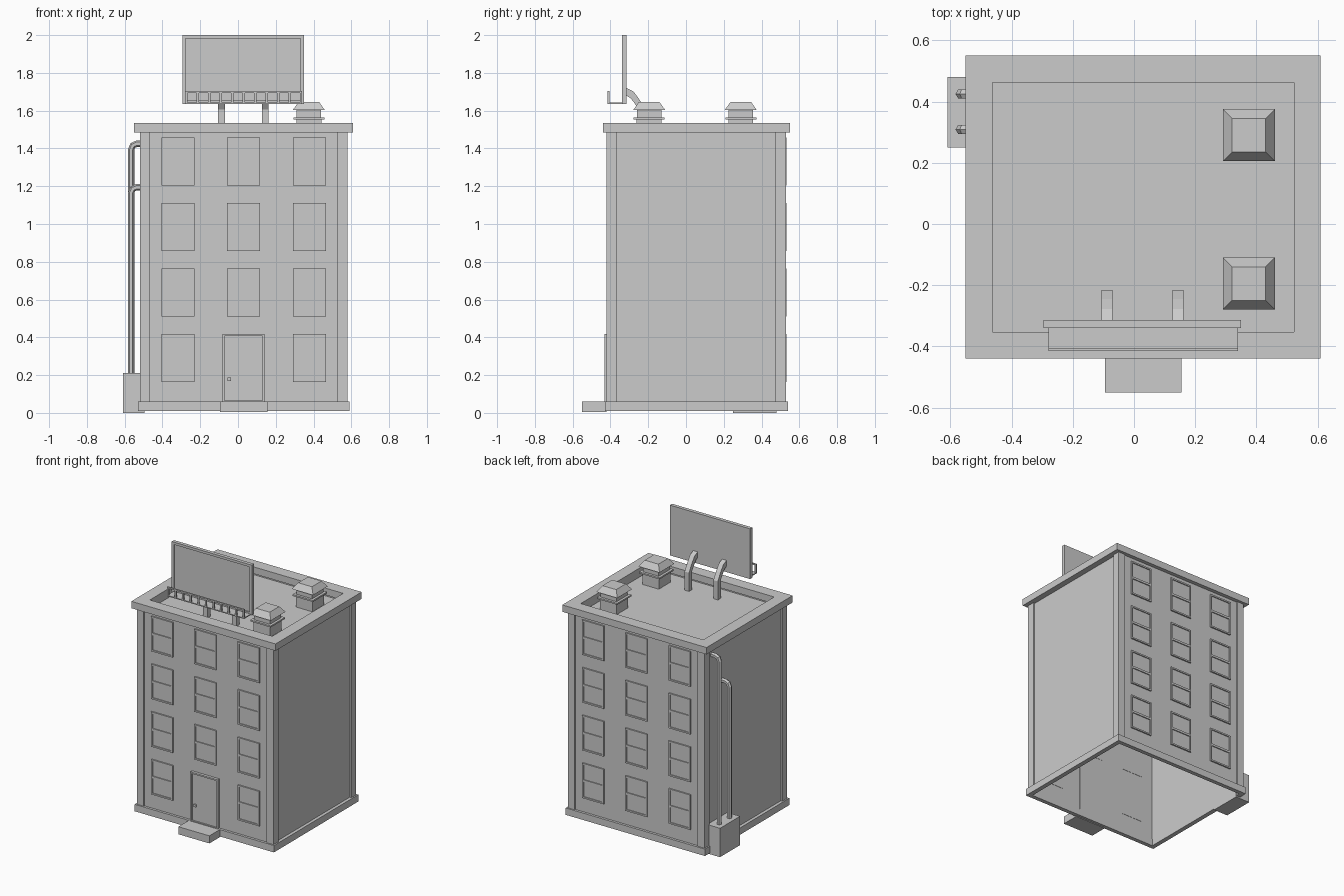
import bpy, bmesh, math
from mathutils import Vector

if "Cube" in bpy.data.objects:
    bpy.data.objects.remove(bpy.data.objects["Cube"], do_unlink=True)

grey = bpy.data.materials.new("plain_grey")
grey.use_nodes = True
GREY = (0.6, 0.6, 0.6, 1)
grey.diffuse_color = GREY
grey.node_tree.nodes["Principled BSDF"].inputs["Base Color"].default_value = GREY

CX, CY = 0.03, 0.055          # centre of the building footprint


def add_box(bm, x, y, z):
    """Box from three (low, high) ranges."""
    vs = bmesh.ops.create_cube(bm, size=1)["verts"]
    for v in vs:
        v.co = [r[0] if c < 0 else r[1] for c, r in zip(v.co, (x, y, z))]
    return vs


def add_ring(bm, u, v, w, border, upright=False):
    """Rectangular frame: u, v span its plane, w its depth."""
    loops = []
    for inset in (0, border):
        for d in w:
            pts = [(u[0] + inset, v[0] + inset), (u[1] - inset, v[0] + inset),
                   (u[1] - inset, v[1] - inset), (u[0] + inset, v[1] - inset)]
            loops.append([bm.verts.new((a, d, b) if upright else (a, b, d)) for a, b in pts])
    o0, o1, i0, i1 = loops
    for a, b in ((o0, o1), (o1, i1), (i1, i0), (i0, o0)):
        for k in range(4):
            n = (k + 1) % 4
            bm.faces.new((a[k], a[n], b[n], b[k]))


def add_prism(bm, pts, direction):
    """Extrude a closed polygon along a direction."""
    face = bm.faces.new([bm.verts.new(p) for p in pts])
    new = bmesh.ops.extrude_face_region(bm, geom=[face], use_keep_orig=True)["geom"]
    bmesh.ops.translate(bm, vec=Vector(direction),
                        verts=[g for g in new if isinstance(g, bmesh.types.BMVert)])


def finish(name, bm):
    bmesh.ops.recalc_face_normals(bm, faces=bm.faces[:])
    me = bpy.data.meshes.new(name)
    bm.to_mesh(me)
    bm.free()
    me.materials.append(grey)
    return place(name, me)


def place(name, me, loc=(0, 0, 0), turn=0):
    ob = bpy.data.objects.new(name, me)
    ob.location = loc
    ob.rotation_euler.z = turn
    bpy.context.collection.objects.link(ob)
    return ob


def box(name, x, y, z):
    bm = bmesh.new()
    add_box(bm, x, y, z)
    return finish(name, bm)


def ring(name, hx, hy, z, border):
    bm = bmesh.new()
    add_ring(bm, (CX - hx, CX + hx), (CY - hy, CY + hy), z, border)
    return finish(name, bm)


# Building shell, open at the bottom
ring("walls", 0.537, 0.467, (0.01, 1.485), 0.01)
ring("base_band", 0.56, 0.485, (0.01, 0.06), 0.03)
ring("roof_parapet", 0.58, 0.495, (1.485, 1.535), 0.0875)
box("roof_floor", (CX - 0.53, CX + 0.53), (CY - 0.46, CY + 0.46), (1.455, 1.47))
ring("parapet_inner_face", 0.5, 0.43, (1.465, 1.49), 0.0075)

# L-shaped corner pillars
ell = [(0.55, 0.475), (0.495, 0.475), (0.495, 0.46), (0.53, 0.46), (0.53, 0.42), (0.55, 0.42)]
for side, sx in (("left", 1), ("right", -1)):
    for end, sy in (("front", -1), ("back", 1)):
        bm = bmesh.new()
        add_prism(bm, [(CX + sx * a, CY + sy * b, 0.01) for a, b in ell], (0, 0, 1.475))
        finish(f"{end}_{side}_pillar", bm)

# Sash window, outer face towards -y, origin on the wall plane
bm = bmesh.new()
W, H = 0.087, 0.127
add_ring(bm, (-W, W), (-H, H), (-0.01, 0.012), 0.011, upright=True)
add_box(bm, (-W + 0.011, W - 0.011), (-0.01, 0.012), (-0.008, 0.008))
add_box(bm, (-W + 0.01, W - 0.01), (-0.003, 0.012), (-H + 0.01, H - 0.01))
template = finish("window_front", bm)
window = template.data
bpy.data.objects.remove(template)
for row in range(4):
    for col in (-1, 0, 1):
        x, z = CX + col * 0.348, 0.29 + row * 0.347
        if row or col:
            place("window_front", window, (x, CY - 0.467, z))
        place("window_back", window, (x, CY + 0.467, z), math.pi)

# Door with frame, knob and step
bm = bmesh.new()
add_ring(bm, (-0.082, 0.14), (0.055, 0.418), (-0.432, -0.4), 0.011, upright=True)
finish("door_frame", bm)
box("door", (-0.073, 0.131), (-0.422, -0.4), (0.06, 0.41))
box("door_knob", (-0.055, -0.037), (-0.432, -0.42), (0.17, 0.188))
box("door_step", (-0.095, 0.155), (-0.55, -0.42), (0.005, 0.06))

# Stepped roof vents with tapered caps
VX = 0.375
for name, vy in (("front_vent", -0.195), ("back_vent", 0.29)):
    bm = bmesh.new()
    for half, z0, z1 in ((0.066, 1.465, 1.552), (0.082, 1.552, 1.563),
                         (0.064, 1.563, 1.603), (0.085, 1.603, 1.645)):
        vs = add_box(bm, (VX - half, VX + half), (vy - half, vy + half), (z0, z1))
    for v in vs:
        if v.co.z > 1.62:
            v.co.x = VX + (v.co.x - VX) * 0.65
            v.co.y = vy + (v.co.y - vy) * 0.65
    finish(name, bm)

# Billboard: panel, raised border, bent supports
box("billboard_panel", (-0.29, 0.345), (-0.332, -0.314), (1.64, 1.995))
bm = bmesh.new()
add_ring(bm, (-0.295, 0.35), (1.635, 2.0), (-0.34, -0.314), 0.018, upright=True)
finish("billboard_border", bm)
arm = [(-0.318, 1.722), (-0.278, 1.702), (-0.245, 1.657), (-0.215, 1.605), (-0.215, 1.465),
       (-0.25, 1.465), (-0.25, 1.605), (-0.275, 1.643), (-0.295, 1.668), (-0.318, 1.68)]
for x in (-0.106, 0.126):
    bm = bmesh.new()
    add_prism(bm, [(x, y, z) for y, z in arm], (0.036, 0, 0))
    finish("billboard_support", bm)

# Walkway with railing under the billboard
box("walkway_floor", (-0.28, 0.34), (-0.415, -0.33), (1.635, 1.642))
bm = bmesh.new()
add_box(bm, (-0.28, 0.34), (-0.415, -0.405), (1.693, 1.703))
for k in range(11):
    x = -0.274 + k * 0.0608
    add_box(bm, (x - 0.006, x + 0.006), (-0.415, -0.405), (1.64, 1.695))
finish("walkway_railing", bm)

# Utility box and two bent hexagonal pipes
box("utility_box", (-0.61, -0.495), (0.25, 0.48), (0, 0.21))
for name, py, top in (("tall_pipe", 0.425, 1.425), ("short_pipe", 0.309, 1.195)):
    path = [(-0.566, 0.2), (-0.566, top - 0.03), (-0.557, top - 0.009),
            (-0.536, top), (-0.5, top)]
    bm = bmesh.new()
    loops = []
    for i, (x, z) in enumerate(path):
        a, b = path[max(i - 1, 0)], path[min(i + 1, len(path) - 1)]
        t = Vector((b[0] - a[0], 0, b[1] - a[1])).normalized()
        side = Vector((t.z, 0, -t.x))
        loop = []
        for k in range(6):
            ang = k * math.pi / 3
            p = Vector((x, py, z)) + 0.017 * (math.cos(ang) * side + math.sin(ang) * Vector((0, 1, 0)))
            loop.append(bm.verts.new(p))
        loops.append(loop)
    for a, b in zip(loops, loops[1:]):
        for k in range(6):
            n = (k + 1) % 6
            bm.faces.new((a[k], a[n], b[n], b[k]))
    bm.faces.new(loops[0])
    bm.faces.new(loops[-1])
    finish(name, bm)
